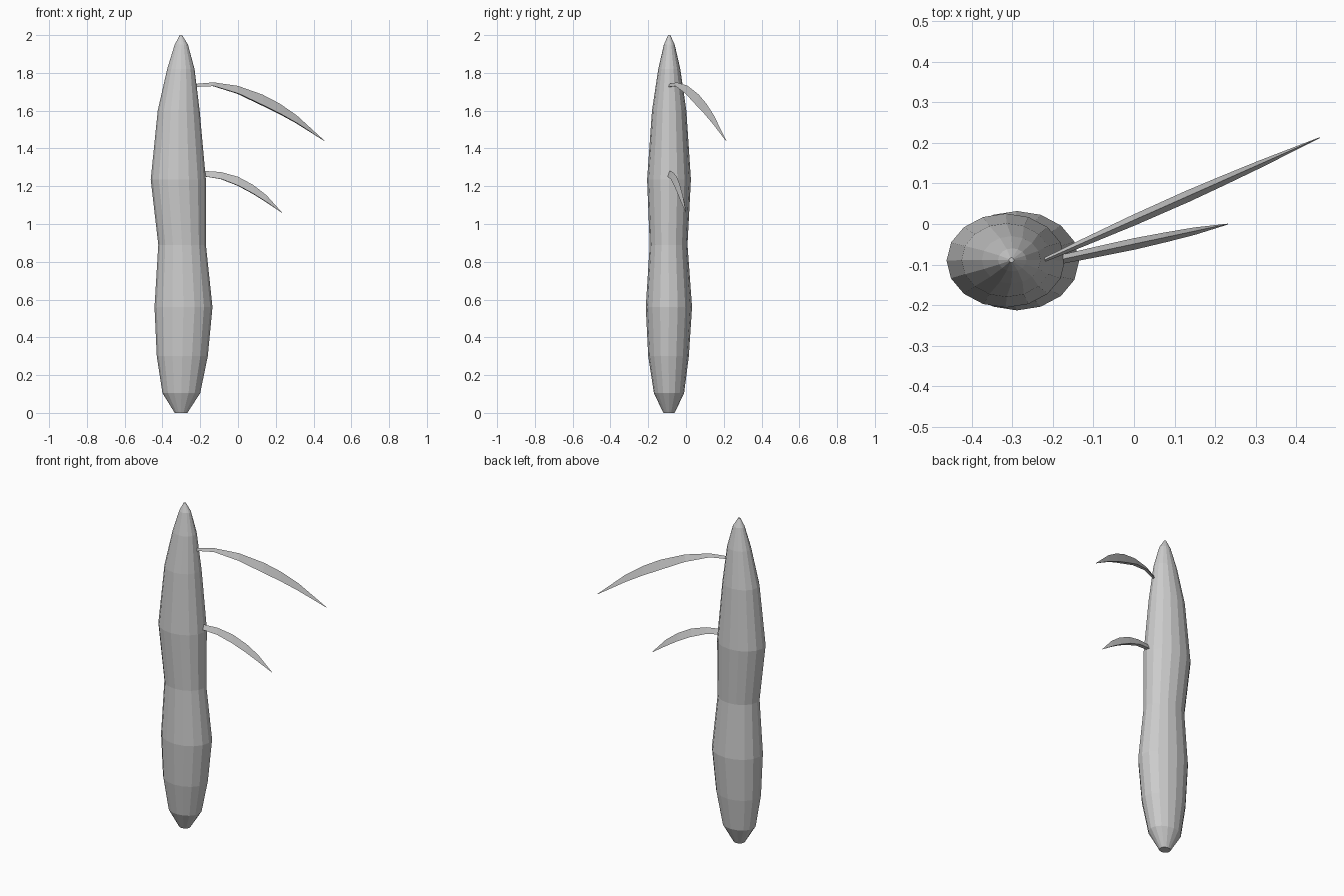
import bpy, bmesh, math
from mathutils import Vector

cube = bpy.data.objects.get("Cube")
if cube:
    bpy.data.objects.remove(cube, do_unlink=True)

SIDES = 16
GREY = (0.6, 0.6, 0.6, 1)
grey = bpy.data.materials.new("pale grey")
grey.use_nodes = True
grey.diffuse_color = GREY
grey.node_tree.nodes["Principled BSDF"].inputs["Base Color"].default_value = GREY


def loft(name, rings):
    """Skin a list of equal-length point rings and cap both ends."""
    bm = bmesh.new()
    loops = [[bm.verts.new(p) for p in ring] for ring in rings]
    n = len(loops[0])
    for a, b in zip(loops, loops[1:]):
        for i in range(n):
            j = (i + 1) % n
            bm.faces.new((a[i], a[j], b[j], b[i]))
    bm.faces.new(loops[0][::-1])
    bm.faces.new(loops[-1])
    bmesh.ops.recalc_face_normals(bm, faces=bm.faces[:])
    mesh = bpy.data.meshes.new(name)
    bm.to_mesh(mesh)
    bm.free()
    mesh.materials.append(grey)
    obj = bpy.data.objects.new(name, mesh)
    bpy.context.collection.objects.link(obj)
    return obj


def oval(z, x0, x1, y0, y1):
    cx, cy, rx, ry = (x0 + x1) / 2, (y0 + y1) / 2, (x1 - x0) / 2, (y1 - y0) / 2
    turns = [2 * math.pi * i / SIDES for i in range(SIDES)]
    return [(cx + rx * math.cos(t), cy + ry * math.sin(t), z) for t in turns]


# Tapering pod body: height, x extent, y extent of each oval section
sections = [
    (0.0, -0.335, -0.268, -0.12, -0.06),
    (0.105, -0.40, -0.20, -0.17, -0.01),
    (0.3, -0.43, -0.16, -0.20, 0.015),
    (0.56, -0.442, -0.135, -0.213, 0.032),
    (0.89, -0.422, -0.17, -0.192, 0.008),
    (1.235, -0.462, -0.17, -0.206, 0.026),
    (1.6, -0.425, -0.203, -0.18, 0.002),
    (1.82, -0.375, -0.23, -0.147, -0.03),
    (1.95, -0.335, -0.265, -0.117, -0.06),
    (2.0, -0.308, -0.296, -0.095, -0.083),
]
loft("body", [oval(*s) for s in sections])


# Drooping blades with a ridge above a narrow underside
def blade(name, start, end, stations):
    start, end = Vector(start), Vector(end)
    run = end - start
    side = Vector((-run.y, run.x)).normalized()
    rings = []
    for x, top, low, half in stations:
        mid = start + run * ((x - start.x) / run.x)
        left, right = mid + side * half, mid - side * half
        rings.append([(mid.x, mid.y, top), (left.x, left.y, low), (right.x, right.y, low)])
    loft(name, rings)


# Each station: x, ridge height, underside height, half width
blade("upper_blade", (-0.22, -0.088), (0.458, 0.213), [
    (-0.22, 1.742, 1.726, 0.005),
    (-0.13, 1.75, 1.73, 0.009),
    (0.0, 1.731, 1.69, 0.013),
    (0.13, 1.685, 1.628, 0.014),
    (0.22, 1.638, 1.584, 0.012),
    (0.31, 1.576, 1.534, 0.009),
    (0.458, 1.441, 1.439, 0.001),
])
blade("lower_blade", (-0.178, -0.087), (0.232, 0.0), [
    (-0.178, 1.281, 1.252, 0.011),
    (-0.09, 1.275, 1.238, 0.013),
    (0.0, 1.25, 1.203, 0.014),
    (0.08, 1.207, 1.16, 0.012),
    (0.15, 1.153, 1.116, 0.009),
    (0.232, 1.062, 1.06, 0.001),
])
